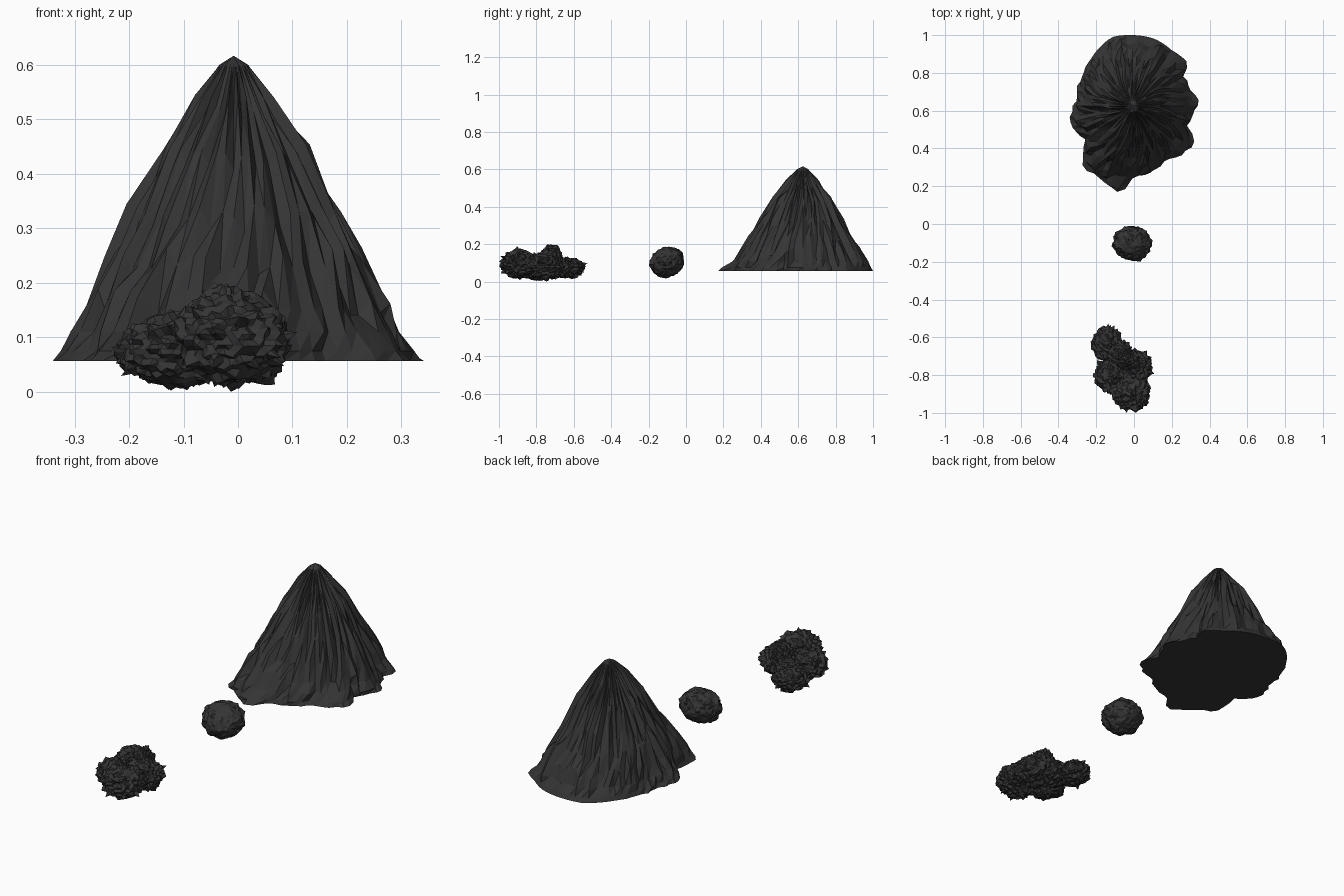
import bpy, bmesh, math, random
from mathutils import Vector, noise

if "Cube" in bpy.data.objects:
    bpy.data.objects.remove(bpy.data.objects["Cube"])

random.seed(7)

stone = bpy.data.materials.new("dark stone")
stone.diffuse_color = (0.035, 0.035, 0.035, 1)
stone.use_nodes = True
stone.node_tree.nodes["Principled BSDF"].inputs["Base Color"].default_value = stone.diffuse_color


def make_object(name, bm):
    bmesh.ops.recalc_face_normals(bm, faces=bm.faces[:])
    me = bpy.data.meshes.new(name)
    bm.to_mesh(me)
    bm.free()
    me.materials.append(stone)
    ob = bpy.data.objects.new(name, me)
    bpy.context.collection.objects.link(ob)
    return ob


def interp(table, x):
    for (x0, y0), (x1, y1) in zip(table, table[1:]):
        if x0 <= x <= x1:
            return y0 + (y1 - y0) * (x - x0) / (x1 - x0)
    return table[-1][1]


# ---- Mountain: ragged footprint tapering to a peak ----
CX, CY = -0.008, 0.625
outline = [(0.34, 0.64), (0.295, 0.72), (0.265, 0.79), (0.29, 0.85), (0.2, 0.92),
           (0.11, 0.98), (0.0, 1.0), (-0.116, 0.99), (-0.23, 0.87), (-0.30, 0.72),
           (-0.307, 0.65), (-0.345, 0.555), (-0.26, 0.45), (-0.27, 0.32), (-0.18, 0.23),
           (-0.07, 0.16), (-0.01, 0.235), (0.085, 0.27), (0.164, 0.34), (0.28, 0.38),
           (0.32, 0.45), (0.275, 0.52)]
polar = sorted((math.atan2(y - CY, x - CX) % math.tau, math.hypot(x - CX, y - CY))
               for x, y in outline)
polar = ([(a - math.tau, r) for a, r in polar[-3:]] + polar
         + [(a + math.tau, r) for a, r in polar[:3]])


def foot(a):
    return interp(polar, a % math.tau)


def smooth_foot(a):
    return sum(foot(a + math.radians(d)) for d in range(-24, 25, 6)) / 9


# height, share of the footprint radius
profile = [(0.056, 1.0), (0.075, 0.97), (0.11, 0.91), (0.165, 0.83), (0.24, 0.71),
           (0.32, 0.58), (0.43, 0.42), (0.52, 0.23), (0.60, 0.08)]
SEG = 72
bm = bmesh.new()
rib = [random.uniform(-0.08, 0.05) for _ in range(SEG)]
rings = []
for k, (z, f) in enumerate(profile):
    ring = []
    for i in range(SEG):
        a = math.tau * i / SEG
        w = min(1, max(0, (z - 0.056) / 0.1))
        r = f * (foot(a) * (1 - w) + smooth_foot(a) * w)
        if k > 1:
            rib[i] = 0.7 * rib[i] + random.uniform(-0.045, 0.04)
            r *= 1 + rib[i]
        elif math.sin(a) < 0.6:
            r *= 1 + random.uniform(-0.03, 0.025)
        dz = random.uniform(-0.025, 0.025) if 2 < k < 8 else 0
        ring.append(bm.verts.new((CX + r * math.cos(a), CY + r * math.sin(a), z + dz)))
    rings.append(ring)
apex = bm.verts.new((CX, CY, 0.617))
for lo, hi in zip(rings, rings[1:]):
    for i in range(SEG):
        j = (i + 1) % SEG
        bm.faces.new((lo[i], lo[j], hi[j]))
        bm.faces.new((lo[i], hi[j], hi[i]))
for i in range(SEG):
    bm.faces.new((rings[-1][i], rings[-1][(i + 1) % SEG], apex))
bm.faces.new(rings[0][::-1])
make_object("mountain", bm)


# ---- Craggy boulders: noisy ellipsoids, overlaps trimmed ----
def add_lobes(bm, lobes, lump, spike):
    for n, (c, rad) in enumerate(lobes):
        c, rad = Vector(c), Vector(rad)
        verts = bmesh.ops.create_icosphere(bm, subdivisions=4, radius=1)["verts"]
        buried = []
        for v in verts:
            d = v.co.copy()
            base = c + d * rad
            for m, (c2, r2) in enumerate(lobes):
                if m != n:
                    q = base - Vector(c2)
                    if sum((q[i] / r2[i]) ** 2 for i in range(3)) < 0.66:
                        buried.append(v)
                        break
            s = 1 + lump * noise.noise(d * 2.3 + c * 9) + spike * noise.noise(d * 9 + c * 5)
            s += random.uniform(-0.5, 0.6) * spike
            if random.random() < 0.07:          # occasional sharp shard
                s += random.uniform(0.5, 1.4) * spike
            p = c + d * rad * s
            v.co = (p.x, max(p.y, -1.0), max(p.z, 0.004))
        bmesh.ops.delete(bm, geom=buried, context='VERTS')


# Single round boulder in the middle
bm = bmesh.new()
add_lobes(bm, [((-0.01, -0.102, 0.104), (0.1, 0.089, 0.08))], 0.12, 0.06)
for v in bm.verts:                              # leans back towards the mountain
    v.co.y += 0.15 * (v.co.z - 0.104)
make_object("round_boulder", bm)

# Cluster of spiky boulders at the front
bm = bmesh.new()
add_lobes(bm, [((-0.015, -0.888, 0.102), (0.095, 0.1, 0.074)),
               ((0.005, -0.76, 0.092), (0.088, 0.088, 0.07)),
               ((-0.115, -0.8, 0.085), (0.09, 0.088, 0.066)),
               ((-0.03, -0.72, 0.135), (0.056, 0.055, 0.064)),
               ((-0.08, -0.705, 0.085), (0.075, 0.08, 0.058)),
               ((-0.145, -0.632, 0.08), (0.077, 0.088, 0.052))], 0.15, 0.15)
# Pull the extremes onto the ground and the front limit
lowest = min(v.co.z for v in bm.verts)
front = min(v.co.y for v in bm.verts)
for v in bm.verts:
    v.co.z -= lowest
    v.co.y -= front + 1.0
make_object("boulder_cluster", bm)
